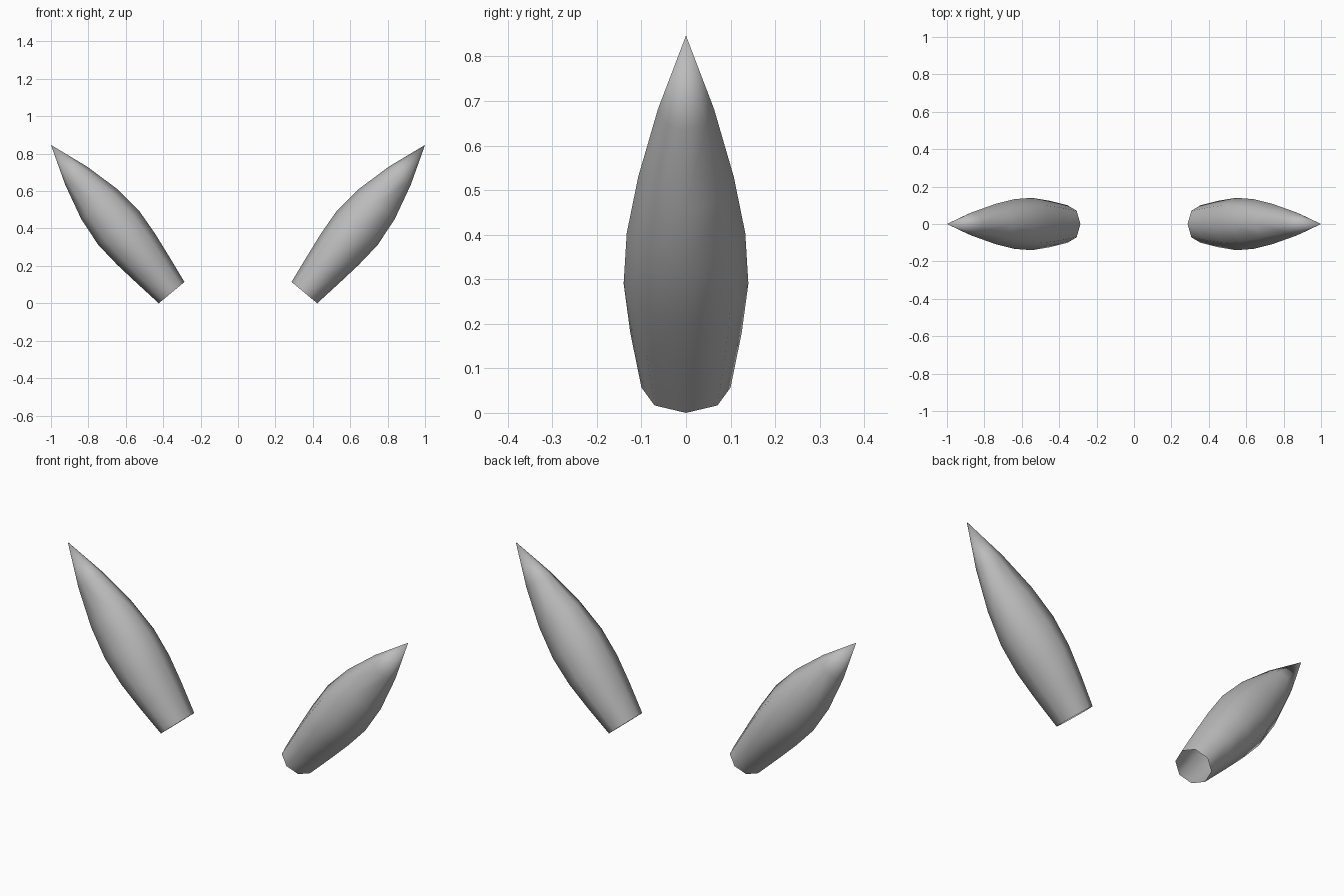
import bpy, bmesh, math
from mathutils import Vector

if "Cube" in bpy.data.objects:
    bpy.data.objects.remove(bpy.data.objects["Cube"])

grey = bpy.data.materials.new("plain_grey")
grey.use_nodes = True
colour = (0.5, 0.5, 0.5, 1)
grey.diffuse_color = colour
grey.node_tree.nodes["Principled BSDF"].inputs["Base Color"].default_value = colour

SIDES = 8
BASE, TIP = Vector((0.355, 0, 0.057)), Vector((1, 0, 0.847))
ACROSS = Vector((0.77, 0, -0.64))
DEPTH = Vector((0, 1, 0))
# Fraction along the axis, radius across, radius in depth
RINGS = [(0, 0.089, 0.1), (0.155, 0.112, 0.125), (0.295, 0.131, 0.14),
         (0.439, 0.142, 0.133), (0.6, 0.125, 0.107), (0.791, 0.076, 0.063)]


def spindle(name, side):
    """Tapered eight-sided shell, open at the base and pointed at the tip."""
    bm = bmesh.new()

    def vert(p):
        return bm.verts.new((p.x * side, p.y, p.z))

    rings = []
    for t, across, depth in RINGS:
        centre = BASE.lerp(TIP, t)
        angles = [math.tau * i / SIDES for i in range(SIDES)]
        rings.append([vert(centre + ACROSS * across * math.cos(a)
                           + DEPTH * depth * math.sin(a)) for a in angles])
    tip = vert(TIP)
    for i in range(SIDES):
        j = (i + 1) % SIDES
        for low, high in zip(rings, rings[1:]):
            bm.faces.new((low[i], low[j], high[j], high[i]))
        bm.faces.new((rings[-1][i], rings[-1][j], tip))

    # Outward normals
    bmesh.ops.recalc_face_normals(bm, faces=bm.faces)
    face = bm.faces[:][0]
    middle = Vector((BASE.lerp(TIP, 0.08).x * side, 0, BASE.lerp(TIP, 0.08).z))
    face.normal_update()
    if face.normal.dot(face.calc_center_median() - middle) < 0:
        bmesh.ops.reverse_faces(bm, faces=bm.faces)
    for f in bm.faces:
        f.smooth = True

    mesh = bpy.data.meshes.new(name)
    bm.to_mesh(mesh)
    bm.free()
    mesh.materials.append(grey)
    obj = bpy.data.objects.new(name, mesh)
    bpy.context.collection.objects.link(obj)


spindle("left_spike", 1)
spindle("right_spike", -1)
